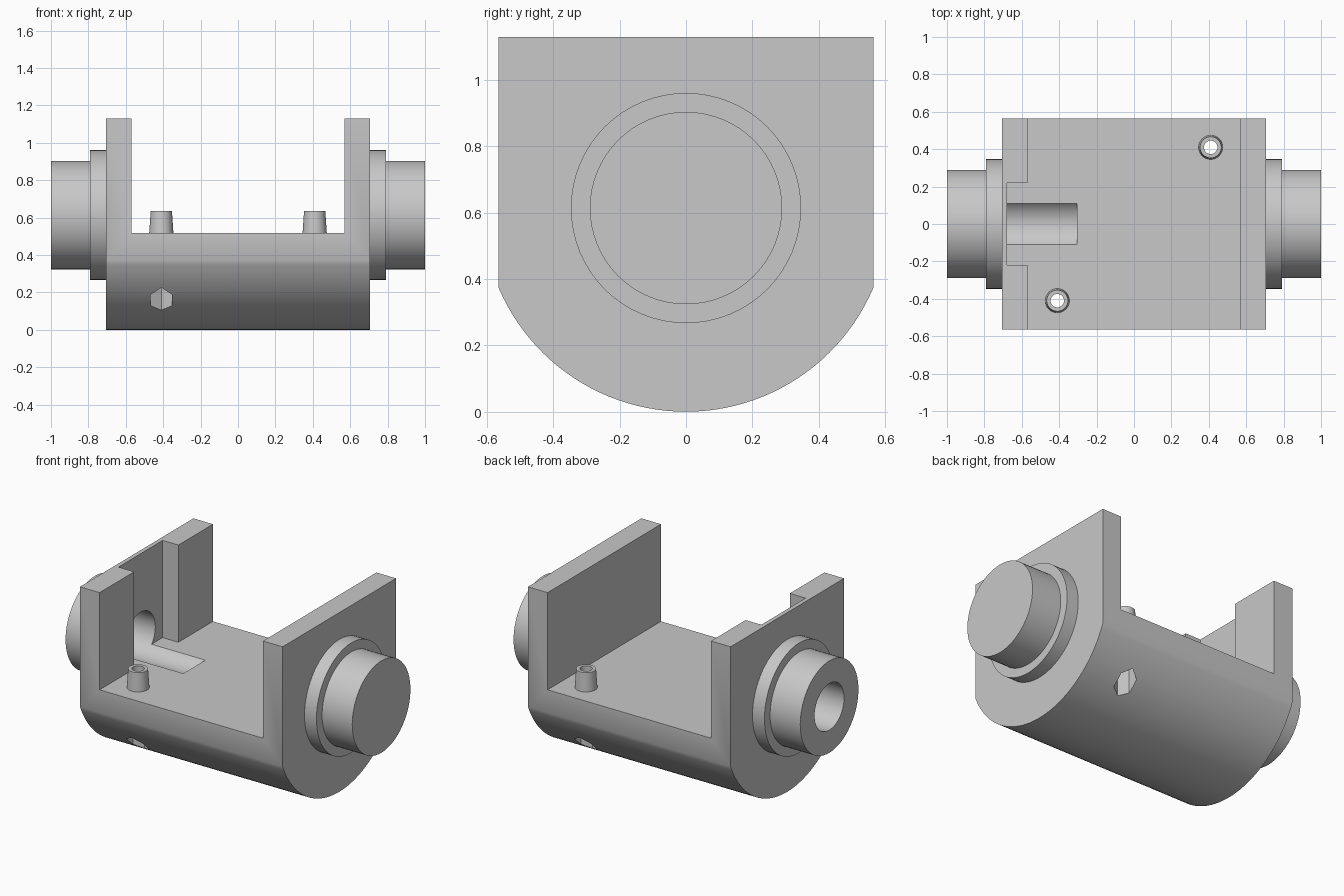
import bpy, bmesh, math
from mathutils import Matrix, Vector

cube = bpy.data.objects.get("Cube")
if cube:
    bpy.data.objects.remove(cube, do_unlink=True)

HALF_X, HALF_Y, TOP = 0.707, 0.565, 1.13
FLOOR, AXIS, INNER = 0.517, 0.614, 0.57

grey = bpy.data.materials.new("light grey")
grey.use_nodes = True
grey.diffuse_color = (0.58, 0.58, 0.58, 1)
grey.node_tree.nodes["Principled BSDF"].inputs["Base Color"].default_value = grey.diffuse_color


def finish(bm, name):
    bmesh.ops.recalc_face_normals(bm, faces=bm.faces)
    mesh = bpy.data.meshes.new(name)
    bm.to_mesh(mesh)
    bm.free()
    mesh.materials.append(grey)
    obj = bpy.data.objects.new(name, mesh)
    bpy.context.collection.objects.link(obj)
    return obj


def prism(name, outline, sweep):
    """Extrude a closed outline of 3D points along a vector."""
    bm = bmesh.new()
    face = bm.faces.new([bm.verts.new(p) for p in outline])
    ring = bmesh.ops.extrude_face_region(bm, geom=[face])["geom"]
    bmesh.ops.translate(bm, vec=sweep, verts=[v for v in ring if isinstance(v, bmesh.types.BMVert)])
    return finish(bm, name)


def rod(name, start, end, r1, r2=None, sides=64, turn=0):
    """Cylinder or cone between two points."""
    a, b = Vector(start), Vector(end)
    d = b - a
    rot = d.to_track_quat("Z", "Y").to_matrix().to_4x4()
    bm = bmesh.new()
    bmesh.ops.create_cone(bm, cap_ends=True, segments=sides, radius1=r1,
                          radius2=r1 if r2 is None else r2, depth=d.length,
                          matrix=Matrix.Translation((a + b) / 2) @ rot @ Matrix.Rotation(turn, 4, "Z"))
    return finish(bm, name)


def combine(target, tool, operation):
    """Apply a boolean and discard the tool."""
    tool.hide_render = True
    mod = target.modifiers.new("cut", "BOOLEAN")
    mod.operation, mod.object, mod.solver = operation, tool, "EXACT"
    bpy.context.view_layer.objects.active = target
    bpy.ops.object.modifier_apply(modifier=mod.name)
    bpy.data.objects.remove(tool, do_unlink=True)


# Body: square top with a round belly, extruded sideways
half_angle = math.asin(HALF_Y / AXIS)
steps = 48
profile = [(-HALF_X, HALF_Y, TOP), (-HALF_X, -HALF_Y, TOP)]
for i in range(steps + 1):
    a = half_angle * (2 * i / steps - 1)
    profile.append((-HALF_X, AXIS * math.sin(a), AXIS - AXIS * math.cos(a)))
body = prism("cradle_body", profile, (2 * HALF_X, 0, 0))

# Stepped trunnions on both ends
for s in (-1, 1):
    combine(body, rod("collar", (s * 0.65, 0, AXIS), (s * 0.79, 0, AXIS), 0.347), "UNION")
    combine(body, rod("shaft", (s * 0.75, 0, AXIS), (s, 0, AXIS), 0.29), "UNION")

# Open channel with a shallow recess in one wall
plan = [(INNER, -1), (INNER, 1), (-INNER, 1), (-INNER, 0.22),
        (-0.68, 0.22), (-0.68, -0.22), (-INNER, -0.22), (-INNER, -1)]
combine(body, prism("channel", [(x, y, FLOOR) for x, y in plan], (0, 0, 1)), "DIFFERENCE")

# Cable bore through one trunnion, grooving the floor
combine(body, rod("bore", (-1.1, 0, AXIS), (-0.305, 0, AXIS), 0.147), "DIFFERENCE")

# Tapered screw posts with through holes and hexagonal nut pockets below
for s in (-1, 1):
    x, y = s * 0.41, s * 0.41
    combine(body, rod("post", (x, y, 0.45), (x, y, 0.635), 0.069, 0.057, 32), "UNION")
    combine(body, rod("screw_hole", (x, y, -0.1), (x, y, 0.8), 0.036, sides=32), "DIFFERENCE")
    pocket = rod("nut_pocket", (x, y, -0.1), (x, y, 0.3), 0.066, sides=6)
    # Point the hexagon corners to front and back
    ys = max(v.co.y for v in pocket.data.vertices) - y
    if ys < 0.064:
        pocket.data.transform(Matrix.Translation((x, y, 0)) @ Matrix.Rotation(math.pi / 6, 4, "Z")
                              @ Matrix.Translation((-x, -y, 0)))
    combine(body, pocket, "DIFFERENCE")

# Smooth the round surfaces, keep the corners sharp
bpy.ops.object.select_all(action="DESELECT")
body.select_set(True)
bpy.context.view_layer.objects.active = body
bpy.ops.object.shade_smooth_by_angle(angle=math.radians(30))
